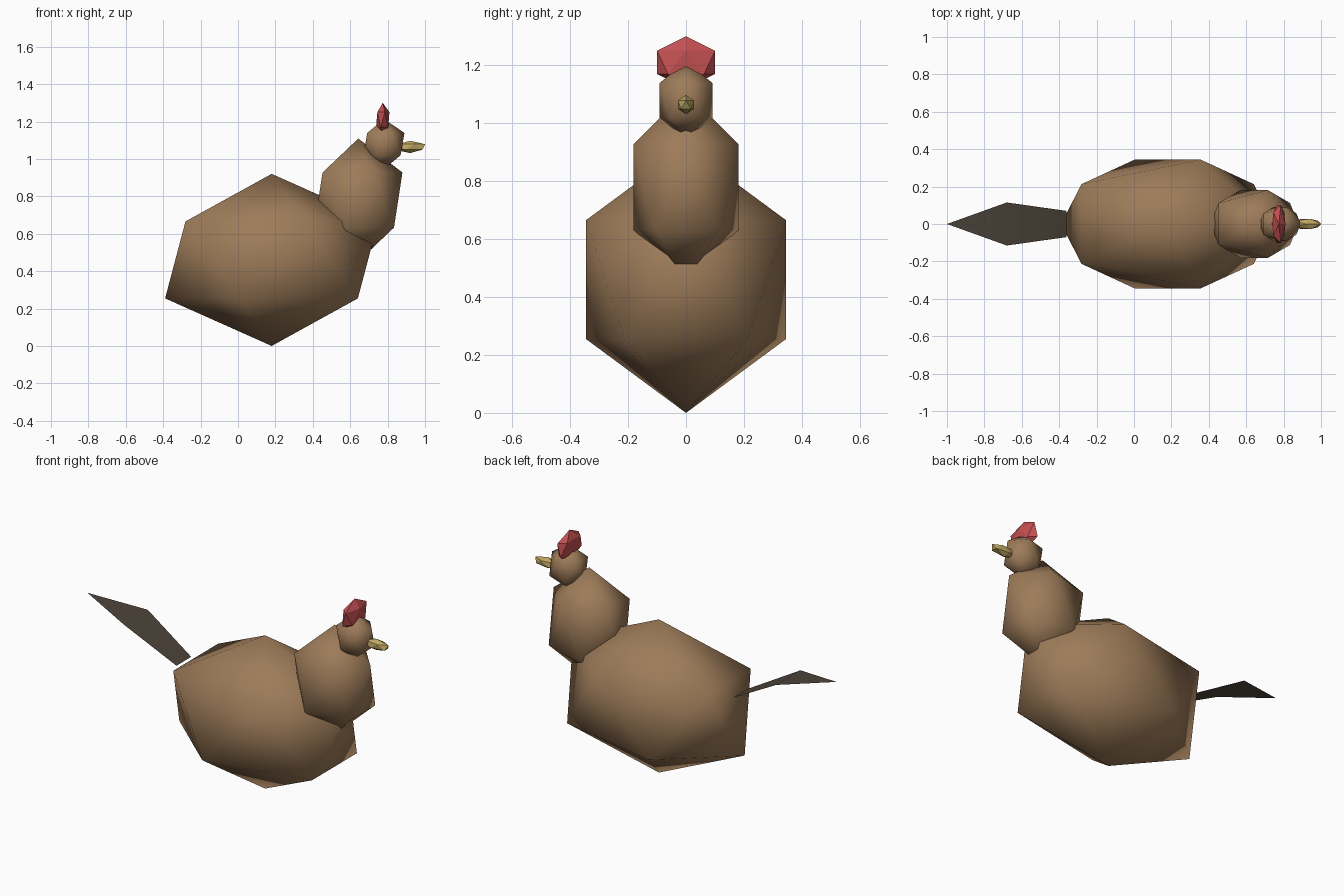
import bpy

default_cube = bpy.data.objects.get("Cube")
if default_cube:
    bpy.data.objects.remove(default_cube, do_unlink=True)


def make_material(name, rgb):
    mat = bpy.data.materials.new(name)
    mat.use_nodes = True
    color = (*rgb, 1.0)
    mat.diffuse_color = color
    mat.node_tree.nodes["Principled BSDF"].inputs["Base Color"].default_value = color
    return mat


brown = make_material("feather brown", (0.34, 0.20, 0.10))
red = make_material("comb red", (0.55, 0.08, 0.085))
yellow = make_material("beak yellow", (0.52, 0.38, 0.12))
dark = make_material("tail dark brown", (0.075, 0.058, 0.042))


def faceted_ball(name, center, radii, mat, smooth):
    """A stretched twenty-sided ball."""
    bpy.ops.mesh.primitive_ico_sphere_add(subdivisions=1, radius=1, location=center)
    obj = bpy.context.object
    obj.name = name
    obj.scale = radii
    bpy.ops.object.transform_apply(location=False, rotation=False, scale=True)
    obj.data.materials.append(mat)
    if smooth:
        bpy.ops.object.shade_smooth()
    else:
        bpy.ops.object.shade_flat()
    return obj


# Smooth feathered parts
faceted_ball("body", (0.18, 0, 0.46), (0.637, 0.405, 0.46), brown, True)
faceted_ball("neck", (0.643, 0, 0.78), (0.264, 0.213, 0.329), brown, True)
faceted_ball("head", (0.78, 0, 1.079), (0.123, 0.107, 0.134), brown, True)

# Flat-faced comb and beak
faceted_ball("comb", (0.774, 0, 1.21), (0.04, 0.118, 0.09), red, False)
faceted_ball("beak", (0.92, 0, 1.064), (0.09, 0.032, 0.033), yellow, False)

# Tail feather: a thin bent sheet, rising toward its tip
tail_points = [(-0.36, -0.07, 0.62), (-0.36, 0.07, 0.62),
               (-0.68, 0.115, 0.80), (-0.68, -0.115, 0.80),
               (-1.0, 0, 0.86)]
tail_mesh = bpy.data.meshes.new("tail")
tail_mesh.from_pydata(tail_points, [], [(0, 1, 2, 3), (3, 2, 4)])
tail_mesh.materials.append(dark)
tail_mesh.shade_smooth()
tail = bpy.data.objects.new("tail", tail_mesh)
bpy.context.collection.objects.link(tail)
